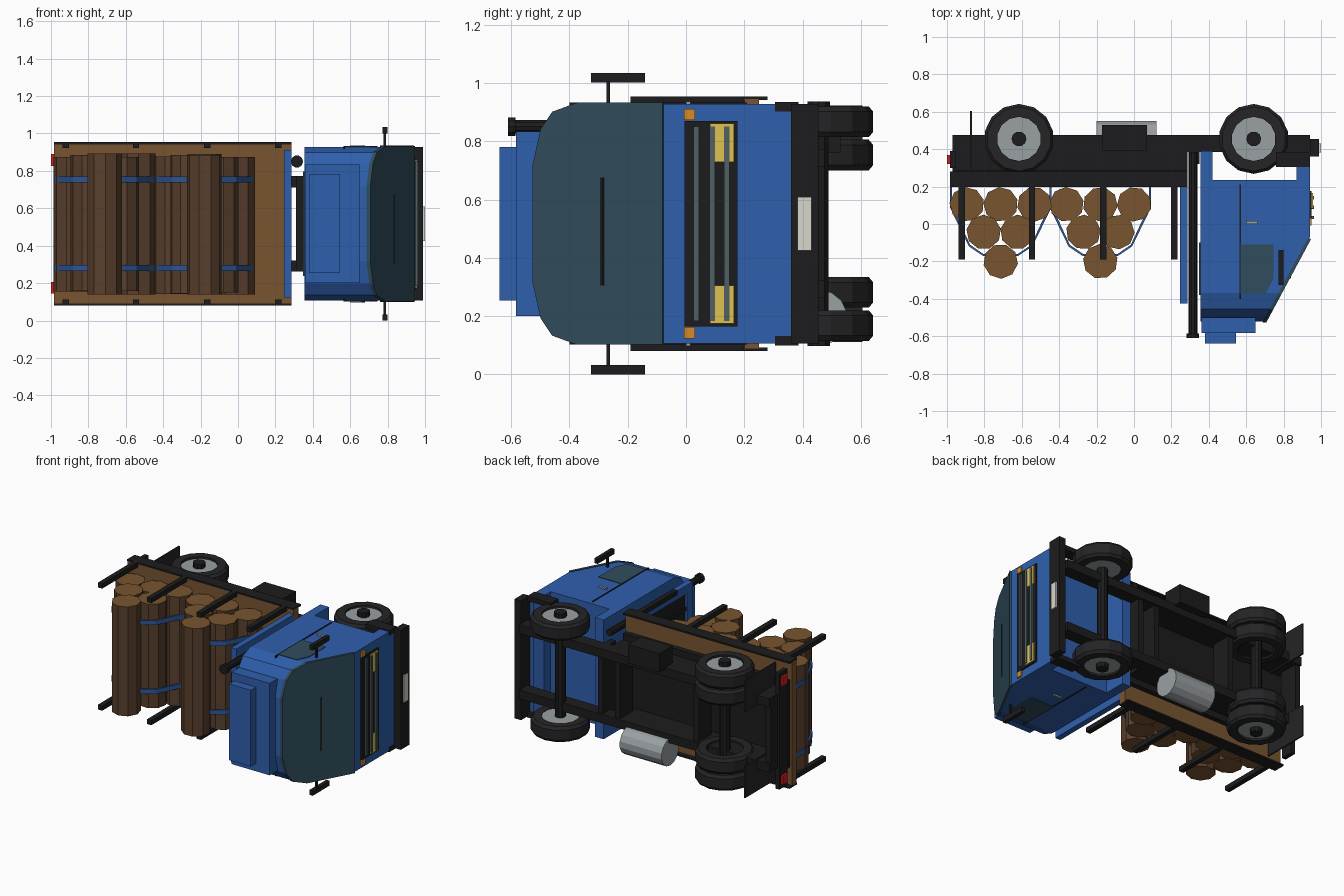
import bpy, bmesh, math, random
from mathutils import Vector

if "Cube" in bpy.data.objects:
    bpy.data.objects.remove(bpy.data.objects["Cube"])
random.seed(4)
C = 0.517  # mid plane of the truck (it lies on its side, roof towards -y)


def mat(name, r, g, b):
    m = bpy.data.materials.new(name)
    m.diffuse_color = (r, g, b, 1)
    m.use_nodes = True
    m.node_tree.nodes["Principled BSDF"].inputs["Base Color"].default_value = m.diffuse_color
    return m


BLUE = mat("blue_paint", 0.028, 0.115, 0.42)
BLACK = mat("black_frame", 0.012, 0.012, 0.013)
RUBBER = mat("rubber", 0.018, 0.018, 0.02)
GLASS = mat("tinted_glass", 0.03, 0.075, 0.11)
BAR = mat("grille_bar", 0.08, 0.12, 0.13)
STEEL = mat("steel", 0.32, 0.35, 0.37)
PLANK = mat("deck_wood", 0.19, 0.09, 0.03)
BARK = mat("bark", 0.1, 0.05, 0.026)
YELLOW = mat("headlight", 0.75, 0.55, 0.08)
ORANGE = mat("indicator", 0.7, 0.25, 0.02)
RED = mat("tail_red", 0.7, 0.01, 0.01)
PLATE = mat("plate_white", 0.7, 0.68, 0.6)
STRAP = mat("strap_blue", 0.03, 0.1, 0.33)


def finish(name, bm, *mats):
    bmesh.ops.recalc_face_normals(bm, faces=bm.faces)
    me = bpy.data.meshes.new(name)
    bm.to_mesh(me)
    bm.free()
    for m in mats:
        me.materials.append(m)
    ob = bpy.data.objects.new(name, me)
    bpy.context.collection.objects.link(ob)
    return ob


def prism(name, pts, axis, a, b, *mats):
    """Extrude a profile: axis 'z' takes (x, y) points, axis 'x' takes (z, y) points."""
    bm = bmesh.new()
    place = (lambda p, t: (p[0], p[1], t)) if axis == 'z' else (lambda p, t: (t, p[1], p[0]))
    f = bm.faces.new([bm.verts.new(place(p, a)) for p in pts])
    ext = bmesh.ops.extrude_face_region(bm, geom=[f])
    off = Vector(place((0, 0), b - a))
    bmesh.ops.translate(bm, vec=off, verts=[v for v in ext['geom'] if isinstance(v, bmesh.types.BMVert)])
    if len(mats) > 1:  # second material on the end caps
        bm.normal_update()
        for face in bm.faces:
            face.material_index = int(abs(face.normal.z) > 0.9)
    return finish(name, bm, *mats)


def box(name, x0, x1, y0, y1, z0, z1, m):
    return prism(name, [(x0, y0), (x1, y0), (x1, y1), (x0, y1)], 'z', z0, z1, m)


def mid(name, x0, x1, y0, y1, half, m):
    return box(name, x0, x1, y0, y1, C - half, C + half, m)


def pair(name, x0, x1, y0, y1, d0, d1, m):
    for tag, s in (("left", 1), ("right", -1)):
        box(f"{name}_{tag}", x0, x1, y0, y1, C + s * d0, C + s * d1, m)


def ngon(x, y, r, n, ph=0.0):
    return [(x + r * math.cos(ph + math.tau * i / n), y + r * math.sin(ph + math.tau * i / n)) for i in range(n)]


def lathe(name, x, y, prof, s, n, m):
    """Closed (radius, offset) ring profile spun about the sideways axis."""
    bm = bmesh.new()
    rings = [[bm.verts.new((px, py, C + s * d)) for px, py in ngon(x, y, r, n, math.pi / n)] for r, d in prof]
    for a, b in zip(rings, rings[1:] + rings[:1]):
        for i in range(n):
            j = (i + 1) % n
            bm.faces.new((a[i], a[j], b[j], b[i]))
    return finish(name, bm, m)


def intersect(ob, cutter):
    mod = ob.modifiers.new("cut", 'BOOLEAN')
    mod.operation, mod.object, mod.solver = 'INTERSECT', cutter, 'EXACT'
    bpy.context.view_layer.update()
    old = ob.data
    ob.data = bpy.data.meshes.new_from_object(ob.evaluated_get(bpy.context.evaluated_depsgraph_get()))
    ob.modifiers.clear()
    bpy.data.meshes.remove(old)
    bpy.data.objects.remove(cutter)


def cab_section(grow):
    half = [(0.411, 0.5), (0.411, -0.37), (0.38, -0.455), (0.32, -0.495), (0.2, -0.522)]
    half = [(d + grow, y - grow) for d, y in half]
    return prism("section", [(C + d, y) for d, y in half] + [(C - d, y) for d, y in reversed(half)], 'x', 0.2, 1.1, BLUE)


# Cab: side profile intersected with the rounded front outline
cab = prism("cab", [(0.355, 0.39), (0.42, 0.39), (0.42, 0.235), (0.868, 0.235), (0.868, 0.31), (0.91, 0.36),
                    (0.94, 0.36), (0.94, -0.07), (0.69, -0.54), (0.355, -0.54)], 'z', 0, 1.04, BLUE)
intersect(cab, cab_section(0))
screen = prism("windscreen", [(0.93, -0.075), (0.947, -0.08), (0.7, -0.54), (0.68, -0.54)], 'z', 0, 1.04, GLASS)
intersect(screen, cab_section(0.004))
mid("roof_fairing_lower", 0.36, 0.65, -0.583, -0.5, 0.317, BLUE)
mid("roof_fairing_upper", 0.38, 0.545, -0.64, -0.58, 0.263, BLUE)
mid("rear_window", 0.347, 0.357, -0.38, -0.1, 0.28, GLASS)
prism("wiper", [(0.835, -0.275), (0.84, -0.285), (0.832, -0.295), (0.825, -0.28)], 'z', 0.305, 0.675, BLACK)

# Doors and mirrors
for tag, s in (("left", 1), ("right", -1)):
    prism("door_window_" + tag, [(0.57, -0.11), (0.745, -0.11), (0.745, -0.29), (0.705, -0.37), (0.57, -0.37)],
          'z', C + s * 0.40, C + s * 0.415, GLASS)
pair("door_seam", 0.563, 0.571, -0.40, 0.21, 0.40, 0.415, BLACK)
pair("door_handle", 0.60, 0.66, 0.0, 0.016, 0.40, 0.42, STEEL)
pair("mirror_arm", 0.779, 0.791, -0.272, -0.26, 0.40, 0.49, BLACK)
pair("mirror", 0.772, 0.798, -0.325, -0.14, 0.484, 0.517, BLACK)

# Nose: grille, lights, bumper
mid("grille", 0.93, 0.95, -0.005, 0.177, 0.353, BLACK)
for y in (0.035, 0.09, 0.14):
    mid("grille_bar", 0.945, 0.962, y - 0.009, y + 0.009, 0.333, BAR)
pair("headlight", 0.94, 0.957, 0.083, 0.165, 0.212, 0.343, YELLOW)
pair("indicator", 0.93, 0.95, -0.007, 0.031, 0.355, 0.393, ORANGE)
mid("bumper", 0.94, 0.99, 0.36, 0.455, 0.411, BLACK)
pair("bumper_return", 0.76, 0.942, 0.305, 0.386, 0.385, 0.418, BLACK)
mid("number_plate", 0.985, 1.0, 0.383, 0.43, 0.092, PLATE)

# Chassis
pair("chassis_rail", -0.97, 0.94, 0.385, 0.475, 0.195, 0.255, BLACK)
pair("subframe_rail", -0.97, 0.285, 0.28, 0.385, 0.195, 0.255, BLACK)
mid("subframe_plate", -0.97, 0.28, 0.25, 0.285, 0.30, BLACK)
for x in (-0.95, -0.4, 0.2, 0.33):
    mid("cross_member", x - 0.02, x + 0.02, 0.32, 0.46, 0.255, BLACK)
mid("tail_beam", -0.985, -0.955, 0.30, 0.39, 0.40, BLACK)
pair("tail_light", -1.0, -0.975, 0.32, 0.37, 0.31, 0.372, RED)
pair("mud_flap", -0.876, -0.866, 0.27, 0.605, 0.185, 0.405, RUBBER)

# Wheels: single in front, double at the back
for s, tag in ((1, "left"), (-1, "right")):
    for x, end, outs in ((0.64, "front", (0.402,)), (-0.615, "rear", (0.402, 0.288))):
        for out in outs:
            i = out - 0.105
            lathe(f"{end}_tyre_{tag}", x, 0.455,
                  [(0.118, i), (0.172, i), (0.187, i + 0.018), (0.187, out - 0.018), (0.172, out), (0.118, out)],
                  s, 14, RUBBER)
        prism(f"{end}_rim_{tag}", ngon(x, 0.455, 0.12, 14, math.pi / 14), 'z', C + s * 0.3, C + s * 0.388, STEEL)
        prism(f"{end}_hub_{tag}", ngon(x, 0.455, 0.04, 10), 'z', C + s * 0.38, C + s * 0.42, BLACK)
for x in (0.64, -0.615):
    prism("axle", ngon(x, 0.455, 0.035, 10), 'z', C - 0.32, C + 0.32, BLACK)

# Fuel tank, battery box, exhaust
tank = [(z, y) for z, y in ngon(0.195, 0.458, 0.095, 14)]
prism("fuel_tank", tank, 'x', -0.2, 0.12, STEEL)
box("battery_box", -0.17, 0.07, 0.39, 0.53, 0.76, 0.89, BLACK)
bm = bmesh.new()
for r, y0, y1 in ((0.024, -0.59, 0.385), (0.033, -0.61, -0.585)):
    rings = [[bm.verts.new((px, y, pz)) for px, pz in ngon(0.315, 0.85, r, 10)] for y in (y0, y1)]
    bm.faces.new(rings[0])
    bm.faces.new(rings[1])
    for i in range(10):
        j = (i + 1) % 10
        bm.faces.new((rings[0][i], rings[0][j], rings[1][j], rings[1][i]))
finish("exhaust_stack", bm, BLACK)

# Deck, stakes and headboard
mid("deck", -0.985, 0.285, 0.2, 0.25, 0.428, PLANK)
pair("deck_edge", -0.985, 0.285, 0.198, 0.28, 0.425, 0.437, BLACK)
for x in (-0.92, -0.545, -0.165, 0.215):
    pair("stake", x - 0.017, x + 0.017, -0.19, 0.21, 0.405, 0.437, BLACK)
pair("headboard_post", 0.245, 0.285, -0.425, 0.2, 0.335, 0.395, BLUE)
for y0, y1 in ((-0.425, -0.36), (0.13, 0.2)):
    mid("headboard_rail", 0.245, 0.285, y0, y1, 0.34, BLUE)
mid("headboard_mesh", 0.258, 0.272, -0.365, 0.135, 0.34, BLACK)
for i in range(5):
    z = C + (i - 2) * 0.115
    box("headboard_bar", 0.25, 0.28, -0.365, 0.135, z - 0.012, z + 0.012, BLACK)

# Two log pyramids held by straps
for px in (-0.713, -0.18):
    for k, (row, y) in enumerate(((3, 0.105), (2, -0.043), (1, -0.2))):
        for i in range(row):
            x = px + (i - (row - 1) / 2) * 0.181
            a, b = random.uniform(0.355, 0.38), random.uniform(0.355, 0.38)
            prism("log", ngon(x, y, 0.093, 9, random.uniform(0, 0.7)), 'z', C - a, C + b, BARK, PLANK)
    half = [(0.272, 0.2), (0.272, 0.09), (0.17, -0.12), (0.095, -0.17)]
    path = [(px - d, y) for d, y in half] + [(px + d, y) for d, y in reversed(half)]
    inner = [(px + (x - px) * 0.96, y + (0.009 if y < 0.15 else 0)) for x, y in path]
    for z in (0.28, 0.755):
        prism("strap", path + inner[::-1], 'z', z - 0.016, z + 0.016, STRAP)
